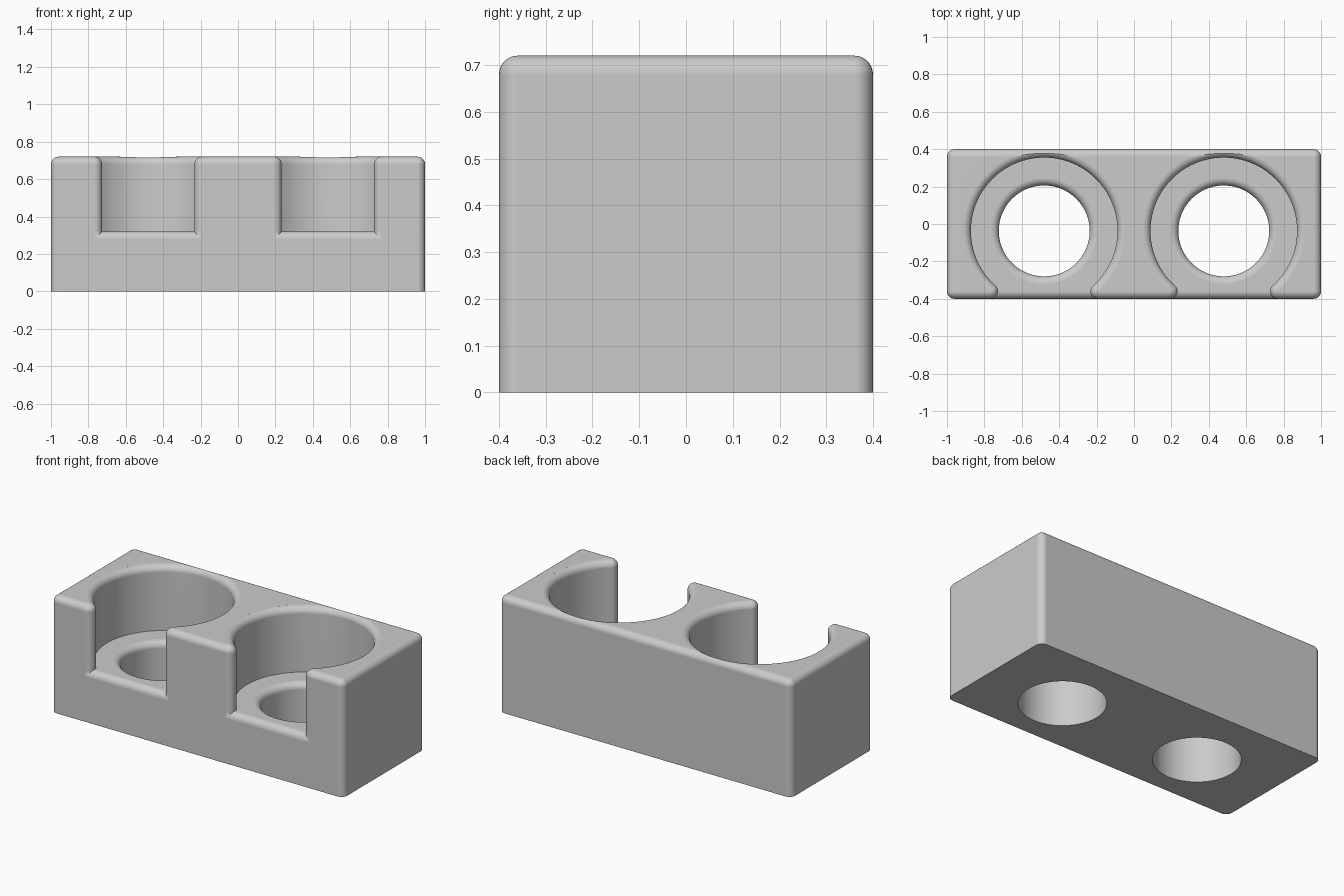
import bpy
import bmesh
from math import sin, cos, pi, sqrt, atan2, radians

cube = bpy.data.objects.get("Cube")
if cube:
    bpy.data.objects.remove(cube, do_unlink=True)

# Main sizes
HX, HY, H = 1.0, 0.4, 0.72         # block half sizes and height
R_EDGE = 0.04                      # rounding of every edge
CX, CY = 0.48, -0.037              # pocket centres
R_POCKET, R_HOLE, FLOOR = 0.392, 0.243, 0.32
LIP_Y = -HY + R_EDGE
LIP_X = sqrt((R_POCKET + R_EDGE) ** 2 - (LIP_Y - CY) ** 2)
SLOT = LIP_X - R_EDGE
STEPS = 7
ANGLES = [radians(88) * i / STEPS for i in range(STEPS + 1)]
# (rise along the edge, offset sideways) pairs of a quarter-round
ROUND = [(R_EDGE * sin(a), R_EDGE * (1 - cos(a))) for a in ANGLES]


def arc(x, y, r, start, end, n):
    return [(x + r * cos(start + (end - start) * i / n),
             y + r * sin(start + (end - start) * i / n)) for i in range(n + 1)]


def at_height(points, z):
    return [(x, y, z) for x, y in points]


def loft(name, rings):
    """Skin a list of equal-length rings and cap both ends."""
    bm = bmesh.new()
    loops = [[bm.verts.new(p) for p in ring] for ring in rings]
    n = len(loops[0])
    for low, high in zip(loops, loops[1:]):
        for i in range(n):
            j = (i + 1) % n
            bm.faces.new((low[i], low[j], high[j], high[i]))
    bm.faces.new(loops[0][::-1])
    bm.faces.new(loops[-1])
    bmesh.ops.remove_doubles(bm, verts=bm.verts, dist=1e-6)
    bmesh.ops.recalc_face_normals(bm, faces=bm.faces)
    mesh = bpy.data.meshes.new(name)
    bm.to_mesh(mesh)
    bm.free()
    obj = bpy.data.objects.new(name, mesh)
    bpy.context.collection.objects.link(obj)
    return obj


def block_outline(d):
    """Rounded rectangle inset by d."""
    r = max(R_EDGE - d, 0.0003)
    pts = []
    for k, (sx, sy) in enumerate([(1, 1), (-1, 1), (-1, -1), (1, -1)]):
        pts += arc(sx * (HX - R_EDGE), sy * (HY - R_EDGE), r,
                   k * pi / 2, (k + 1) * pi / 2, STEPS)
    return pts


def pocket_outline(cx, d):
    """Round pocket open to the front between rounded lips, grown by d."""
    r = max(R_EDGE - d, 0.0003)
    toward = atan2(CY - LIP_Y, -LIP_X)
    half = [(LIP_X - r * cos(ANGLES[-1]), -HY - 0.1)]
    half += [(LIP_X - r * cos(a), LIP_Y - r * sin(a)) for a in ANGLES[::-1]]
    half += arc(LIP_X, LIP_Y, r, pi, toward, 5)[1:]
    half += arc(0, CY, R_POCKET + d, toward - pi, pi / 2, 40)[1:]
    full = half + [(-x, y) for x, y in half[-2::-1]]
    return [(cx + x, y) for x, y in full]


def circle(cx, r):
    return arc(cx, CY, r, 0, 2 * pi, 72)[:-1]


# Rounded block with a sharp bottom edge
holder = loft("holder_block", [at_height(block_outline(0), 0)] +
              [at_height(block_outline(d), H - R_EDGE + rise) for rise, d in ROUND[:-1]] +
              [at_height(block_outline(R_EDGE), H)])

# Cutters for each pocket, its front sill and its through hole
cutters = []
for side, cx in (("right", -CX), ("left", CX)):
    rings = [at_height(pocket_outline(cx, 0), FLOOR)]
    rings += [at_height(pocket_outline(cx, d), H - R_EDGE + rise) for rise, d in ROUND]
    rings.append(at_height(pocket_outline(cx, ROUND[-1][1]), H + 0.1))
    cutters.append(loft(side + "_pocket_cutter", rings))

    sill = [(LIP_Y - rise, d) for rise, d in ROUND]
    sill.append((-HY - 0.1, ROUND[-1][1]))
    rings = [[(cx - SLOT - d, y, FLOOR - d), (cx + SLOT + d, y, FLOOR - d),
              (cx + SLOT + d, y, FLOOR + 0.02), (cx - SLOT - d, y, FLOOR + 0.02)]
             for y, d in sill]
    cutters.append(loft(side + "_sill_cutter", rings))

    rings = [at_height(circle(cx, R_HOLE), -0.1)]
    rings += [at_height(circle(cx, R_HOLE + d), FLOOR - R_EDGE + rise) for rise, d in ROUND]
    rings.append(at_height(circle(cx, R_HOLE + ROUND[-1][1]), FLOOR + 0.1))
    cutters.append(loft(side + "_hole_cutter", rings))

bpy.ops.object.select_all(action='DESELECT')
bpy.context.view_layer.objects.active = holder
holder.select_set(True)
for cutter in cutters:
    cutter.hide_render = True
    mod = holder.modifiers.new("cut", 'BOOLEAN')
    mod.operation = 'DIFFERENCE'
    mod.solver = 'EXACT'
    mod.object = cutter
    bpy.ops.object.modifier_apply(modifier=mod.name)
for cutter in cutters:
    bpy.data.objects.remove(cutter, do_unlink=True)

# Plain grey material
grey = bpy.data.materials.new("light_grey")
grey.use_nodes = True
colour = (0.6, 0.6, 0.6, 1)
grey.diffuse_color = colour
grey.node_tree.nodes["Principled BSDF"].inputs["Base Color"].default_value = colour
holder.data.materials.clear()
holder.data.materials.append(grey)

# Smooth roundings, flat large faces
bpy.ops.object.shade_smooth_by_angle(angle=radians(30))
weighted = holder.modifiers.new("weighted_normals", 'WEIGHTED_NORMAL')
weighted.keep_sharp = True
